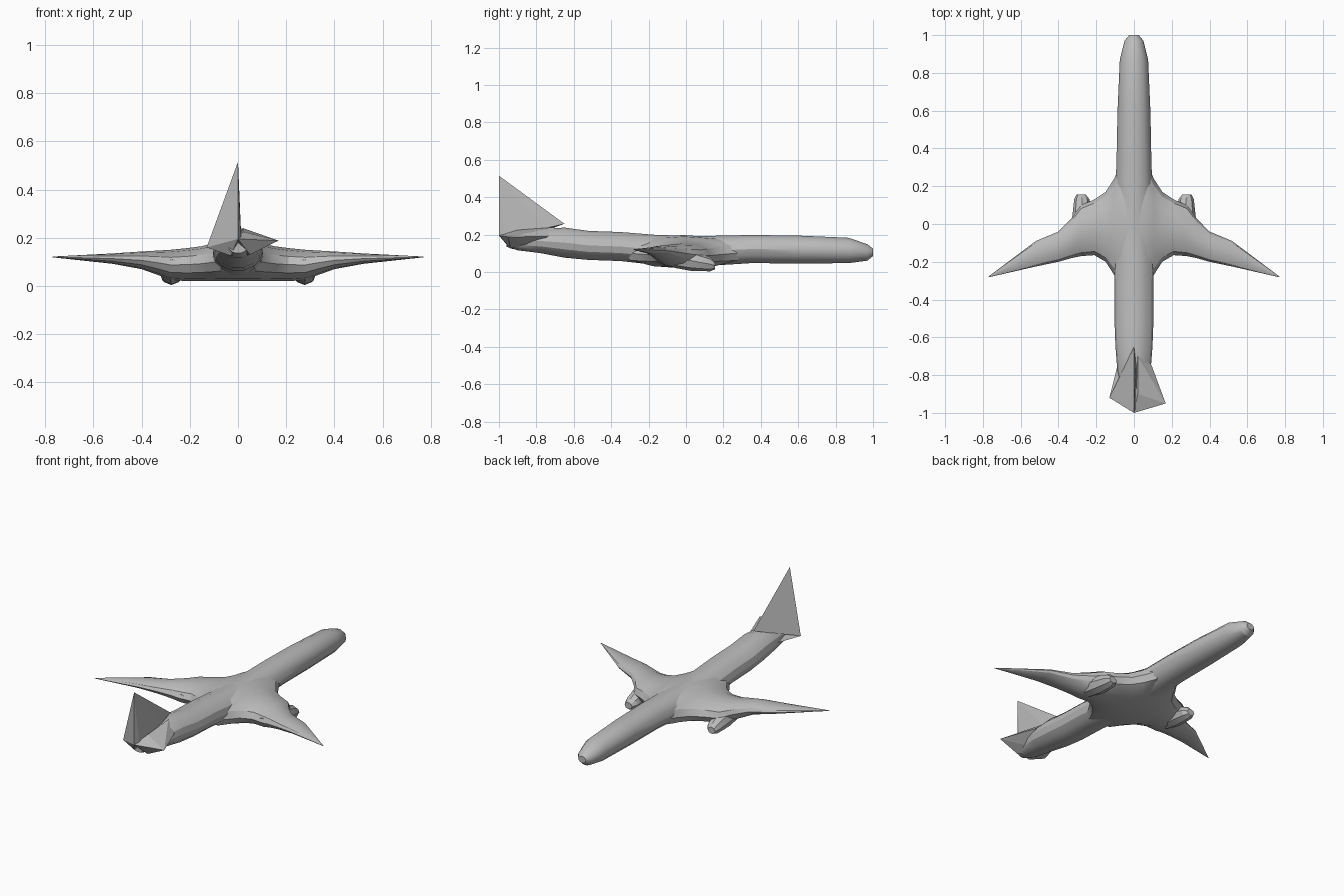
import bpy, bmesh
from math import cos, sin, tau
from mathutils import Vector

cube = bpy.data.objects.get("Cube")
if cube:
    bpy.data.objects.remove(cube)

grey = bpy.data.materials.new("plain grey")
grey.use_nodes = True
grey.diffuse_color = (0.5, 0.5, 0.5, 1)
grey.node_tree.nodes["Principled BSDF"].inputs["Base Color"].default_value = (0.5, 0.5, 0.5, 1)


def finish(name, bm, mirror=False, angle=0.5):
    bmesh.ops.recalc_face_normals(bm, faces=bm.faces)
    mesh = bpy.data.meshes.new(name)
    bm.to_mesh(mesh)
    bm.free()
    mesh.materials.append(grey)
    ob = bpy.data.objects.new(name, mesh)
    bpy.context.collection.objects.link(ob)
    if mirror:
        ob.modifiers.new("mirror", "MIRROR")
    if angle:
        bpy.ops.object.select_all(action="DESELECT")
        ob.select_set(True)
        bpy.context.view_layer.objects.active = ob
        bpy.ops.object.shade_smooth_by_angle(angle=angle)
    return ob


def loft(name, sections, along, sides=14, power=1.0, mirror=False, capped=True):
    """Join rounded sections (position, low, high, z low, z high) along x or y."""
    bm = bmesh.new()
    rings = []
    for pos, low, high, z0, z1 in sections:
        ring = []
        for i in range(sides):
            c, s = cos(tau * i / sides), sin(tau * i / sides)
            s = abs(s) ** power * (1 if s > 0 else -1)
            side = (low + high) / 2 + (high - low) / 2 * c
            z = (z0 + z1) / 2 + (z1 - z0) / 2 * s
            co = (side, pos, z) if along == "y" else (pos, side, z)
            ring.append(bm.verts.new(co))
        rings.append(ring)
    for a, b in zip(rings, rings[1:]):
        for i in range(sides):
            j = (i + 1) % sides
            bm.faces.new((a[i], a[j], b[j], b[i]))
    if capped:
        bm.faces.new(rings[0])
    bm.faces.new(rings[-1])
    return finish(name, bm, mirror)


def hull(name, points):
    """Flat-sided solid around a few corner points."""
    bm = bmesh.new()
    for p in points:
        bm.verts.new(Vector(p))
    out = bmesh.ops.convex_hull(bm, input=bm.verts)
    loose = [v for v in bm.verts if not v.link_faces]
    bmesh.ops.delete(bm, geom=loose, context="VERTS")
    return finish(name, bm, angle=0)


# Fuselage, from nose to tail: y, half width, bottom, top
body = [(1.0, .025, .085, .125), (.97, .05, .06, .15), (.87, .075, .046, .185),
        (.6, .087, .044, .197), (.35, .092, .046, .2), (.1, .1, .03, .195),
        (-.15, .105, .035, .2), (-.35, .104, .057, .216), (-.52, .103, .063, .222),
        (-.65, .098, .075, .24), (-.78, .088, .1, .232), (-.9, .065, .115, .215),
        (-.96, .04, .135, .2)]
loft("fuselage", [(y, -w, w, lo, hi) for y, w, lo, hi in body], "y")

# Wings blended into the body: x, trailing edge, leading edge, bottom, top
loft("wings", [(0, -.33, .3, .02, .198), (.07, -.34, .32, .02, .19),
               (.105, -.27, .24, .02, .177), (.15, -.2, .17, .02, .165),
               (.21, -.165, .13, .02, .157), (.28, -.17, .1, .025, .15),
               (.33, -.18, .03, .045, .147), (.4, -.2, -.04, .07, .143),
               (.52, -.225, -.09, .092, .135), (.77, -.282, -.278, .119, .122)],
     "x", sides=12, mirror=True, capped=False)

# Engines under the wings
loft("engines", [(.155, .255, .305, .015, .055), (.13, .235, .317, .004, .08),
                 (.03, .225, .328, .006, .115), (-.06, .23, .325, .022, .12),
                 (-.16, .25, .3, .07, .11)], "y", sides=8, mirror=True)

# Tail: tall fin flaring to the right stabilizer tip, plus the left stabilizer
tail_end = (0, -1, .195)
fin_root = (0, -.65, .258)
right_tip = (-.13, -.92, .16)
hull("tail_fin", [(0, -1, .515), fin_root, tail_end, right_tip,
                  (.012, -.97, .2), (.012, -.75, .235)])
hull("right_stabilizer", [tail_end, right_tip, (-.09, -.76, .17),
                          (0, -.76, .2), (-.03, -.94, .125), (0, -.8, .12)])
hull("left_stabilizer", [tail_end, (.168, -.95, .188), (.09, -.8, .205),
                         (.09, -.74, .19), (.02, -.7, .24), (.02, -.9, .225),
                         (.05, -.94, .13), (0, -.8, .12)])
